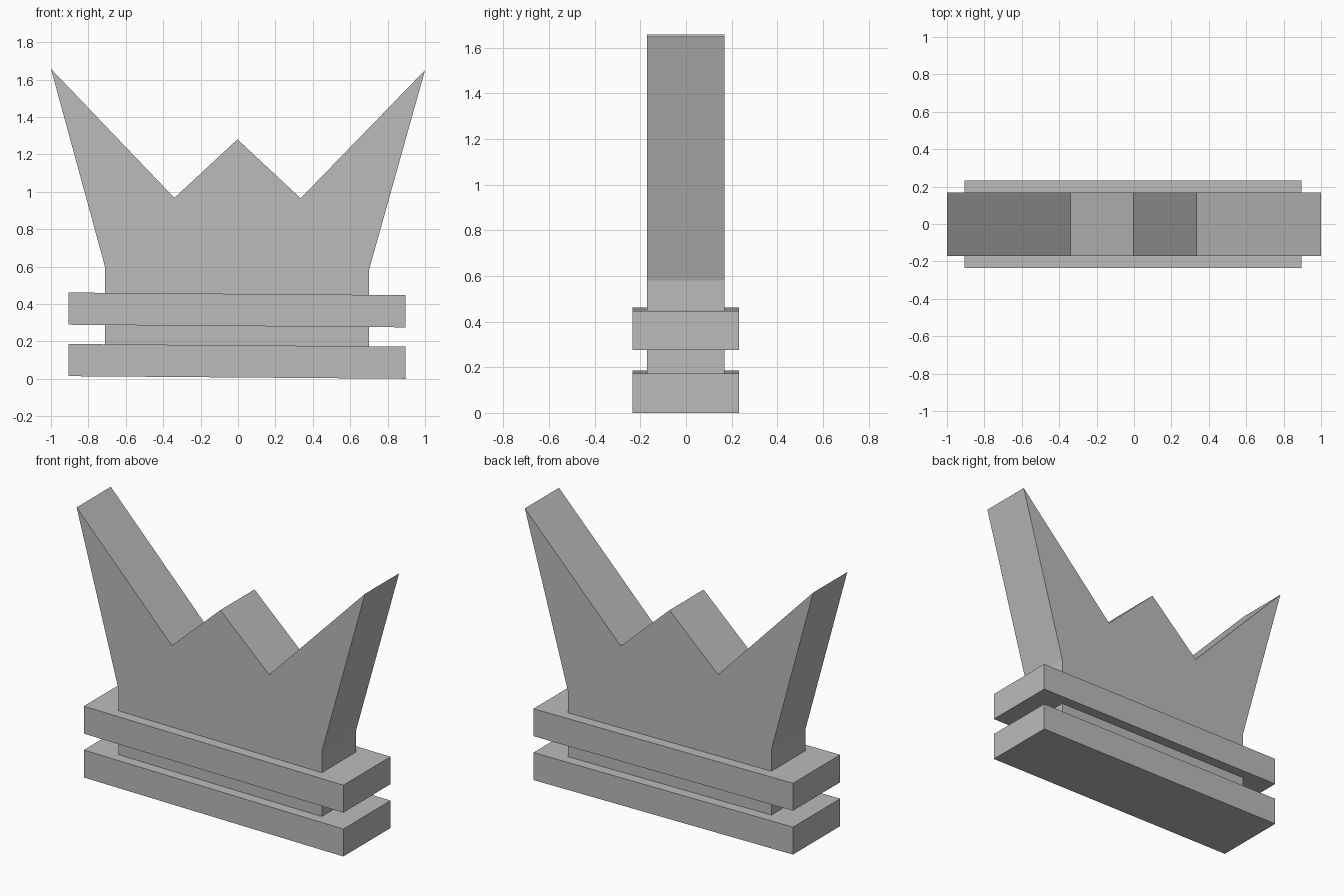
import bpy
import bmesh

old = bpy.data.objects.get("Cube")
if old:
    bpy.data.objects.remove(old, do_unlink=True)

# Single plain grey for every part
grey = bpy.data.materials.new("plain grey")
grey.use_nodes = True
colour = (0.5, 0.5, 0.5, 1)
grey.diffuse_color = colour
grey.node_tree.nodes["Principled BSDF"].inputs["Base Color"].default_value = colour


def extrude_profile(name, points, front, back):
    """Extrude an x-z outline along y into a closed solid."""
    bm = bmesh.new()
    face = bm.faces.new([bm.verts.new((x, front, z)) for x, z in points])
    side = bmesh.ops.extrude_face_region(bm, geom=[face])["geom"]
    moved = [g for g in side if isinstance(g, bmesh.types.BMVert)]
    bmesh.ops.translate(bm, verts=moved, vec=(0, back - front, 0))
    bmesh.ops.recalc_face_normals(bm, faces=bm.faces)
    mesh = bpy.data.meshes.new(name)
    bm.to_mesh(mesh)
    bm.free()
    mesh.materials.append(grey)
    obj = bpy.data.objects.new(name, mesh)
    bpy.context.collection.objects.link(obj)
    return obj


# Crown body with three points, slightly uneven
crown = [(-0.71, 0.1), (-0.71, 0.595), (-1, 1.657), (-0.34, 0.967), (-0.003, 1.28),
         (0.335, 0.965), (1, 1.65), (0.70, 0.58), (0.70, 0.1)]
extrude_profile("crown_body", crown, -0.17, 0.168)

# Two slightly tilted bands around the base
for name, low in (("lower_band", 0), ("upper_band", 0.275)):
    left, right, thick, tilt = -0.905, 0.895, 0.172, 0.014
    band = [(left, low + tilt), (right, low), (right, low + thick), (left, low + tilt + thick)]
    extrude_profile(name, band, -0.235, 0.233)
